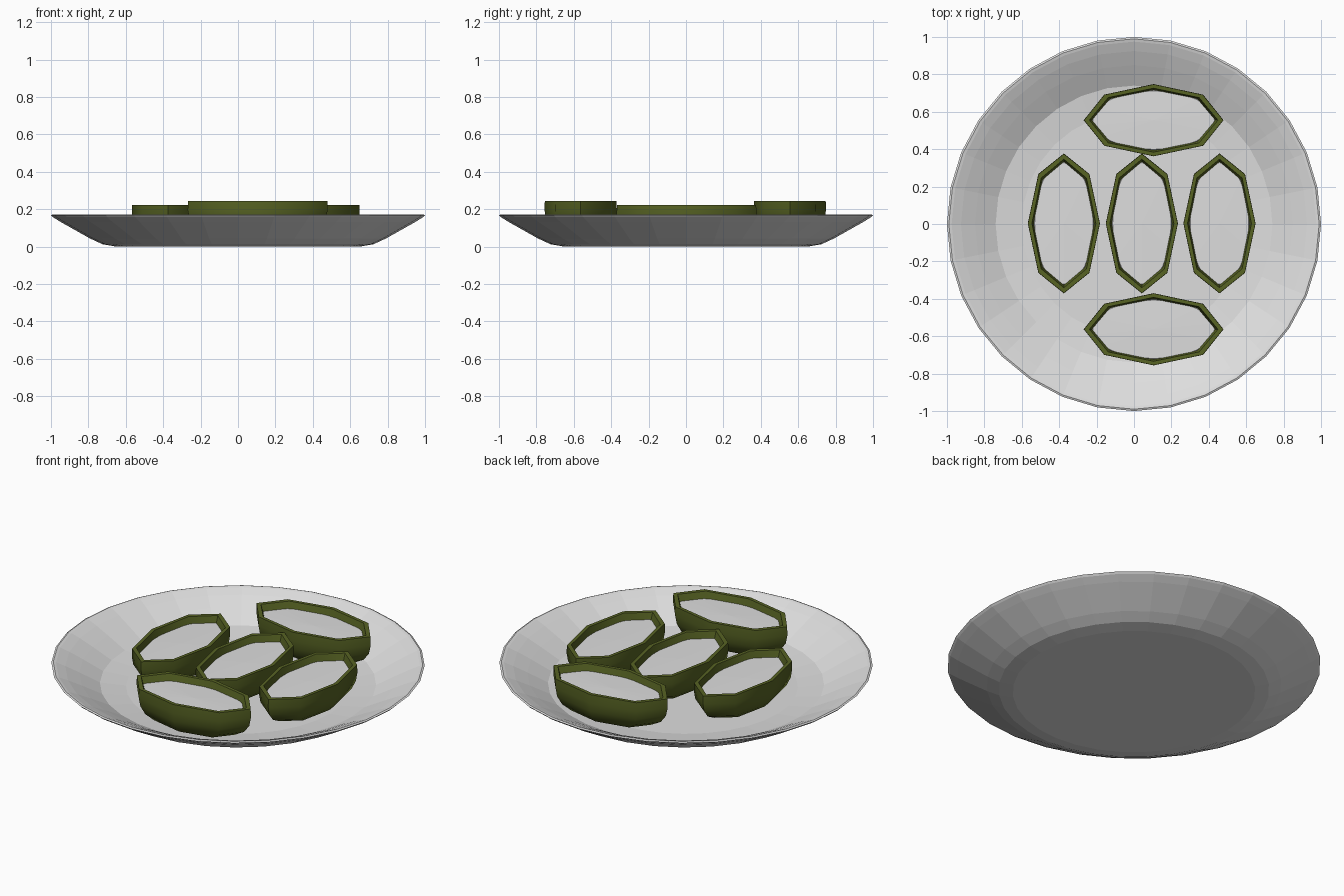
import bpy, bmesh, math

if "Cube" in bpy.data.objects:
    bpy.data.objects.remove(bpy.data.objects["Cube"])


def material(name, rgb):
    m = bpy.data.materials.new(name)
    m.diffuse_color = (*rgb, 1)
    m.use_nodes = True
    m.node_tree.nodes["Principled BSDF"].inputs["Base Color"].default_value = m.diffuse_color
    return m


WHITE = material("off_white", (0.73, 0.73, 0.73))
GREEN = material("olive_green", (0.095, 0.125, 0.017))


def lathe(name, profile, segs, mat, loc=(0, 0, 0), angle=0.0):
    """Revolve (rx, ry, z) rings into an elliptical surface; zero radius is a pole."""
    bm = bmesh.new()
    rings = []
    for rx, ry, z in profile:
        if rx < 1e-5:
            rings.append([bm.verts.new((0, 0, z))] * segs)
        else:
            rings.append([bm.verts.new((rx * math.cos(2 * math.pi * i / segs),
                                        ry * math.sin(2 * math.pi * i / segs), z))
                          for i in range(segs)])
    for a, b in zip(rings, rings[1:]):
        for i in range(segs):
            j = (i + 1) % segs
            bm.faces.new(list(dict.fromkeys((a[i], a[j], b[j], b[i]))))
    mesh = bpy.data.meshes.new(name)
    bm.to_mesh(mesh)
    bm.free()
    mesh.materials.append(mat)
    ob = bpy.data.objects.new(name, mesh)
    bpy.context.collection.objects.link(ob)
    ob.location = loc
    ob.rotation_euler.z = angle
    return ob


# Plate: underside, rim, then the inner slope down to the floor
plate_profile = [(0, 0), (0.65, 0), (0.725, 0.013), (0.79, 0.043), (0.87, 0.088),
                 (0.95, 0.133), (0.99, 0.158), (1.0, 0.168), (0.99, 0.172),
                 (0.975, 0.168), (0.925, 0.147), (0.85, 0.11), (0.74, 0.052),
                 (0.60, 0.035), (0, 0.035)]
lathe("plate", [(r, r, z) for r, z in plate_profile], 32, WHITE)

# Eight-sided boat shells with upright walls, each with a sunken fill
RX, RY, DEPTH = 0.193, 0.374, 0.19
# (radius scale, depth fraction) from the bottom up
SHELL = [(0, 1), (0.45, 0.97), (0.72, 0.88), (0.88, 0.72), (0.97, 0.5), (1.0, 0.25), (0.995, 0)]


def stuffed_shell(label, x, y, top, angle):
    depth = DEPTH + (top - 0.222) * 0.6
    profile = [(RX * s, RY * s, -depth * d) for s, d in SHELL]
    profile += [(RX - 0.022, RY - 0.030, 0), (RX - 0.034, RY - 0.05, -0.055)]
    shell = lathe("shell_" + label, profile, 8, GREEN, (x, y, top), angle)
    bpy.ops.object.select_all(action='DESELECT')
    shell.select_set(True)
    bpy.context.view_layer.objects.active = shell
    bpy.ops.object.shade_smooth_by_angle(angle=math.radians(60))
    fill = [(0.162, 0.335, -0.05), (0.156, 0.325, -0.038), (0, 0, -0.034)]
    lathe("filling_" + label, fill, 32, WHITE, (x, y, top), angle)


for label, x in (("left", -0.375), ("middle", 0.042), ("right", 0.457)):
    stuffed_shell(label, x, 0.003, 0.222, 0)
for label, y in (("back", 0.555), ("front", -0.563)):
    stuffed_shell(label, 0.105, y, 0.245, math.pi / 2)
